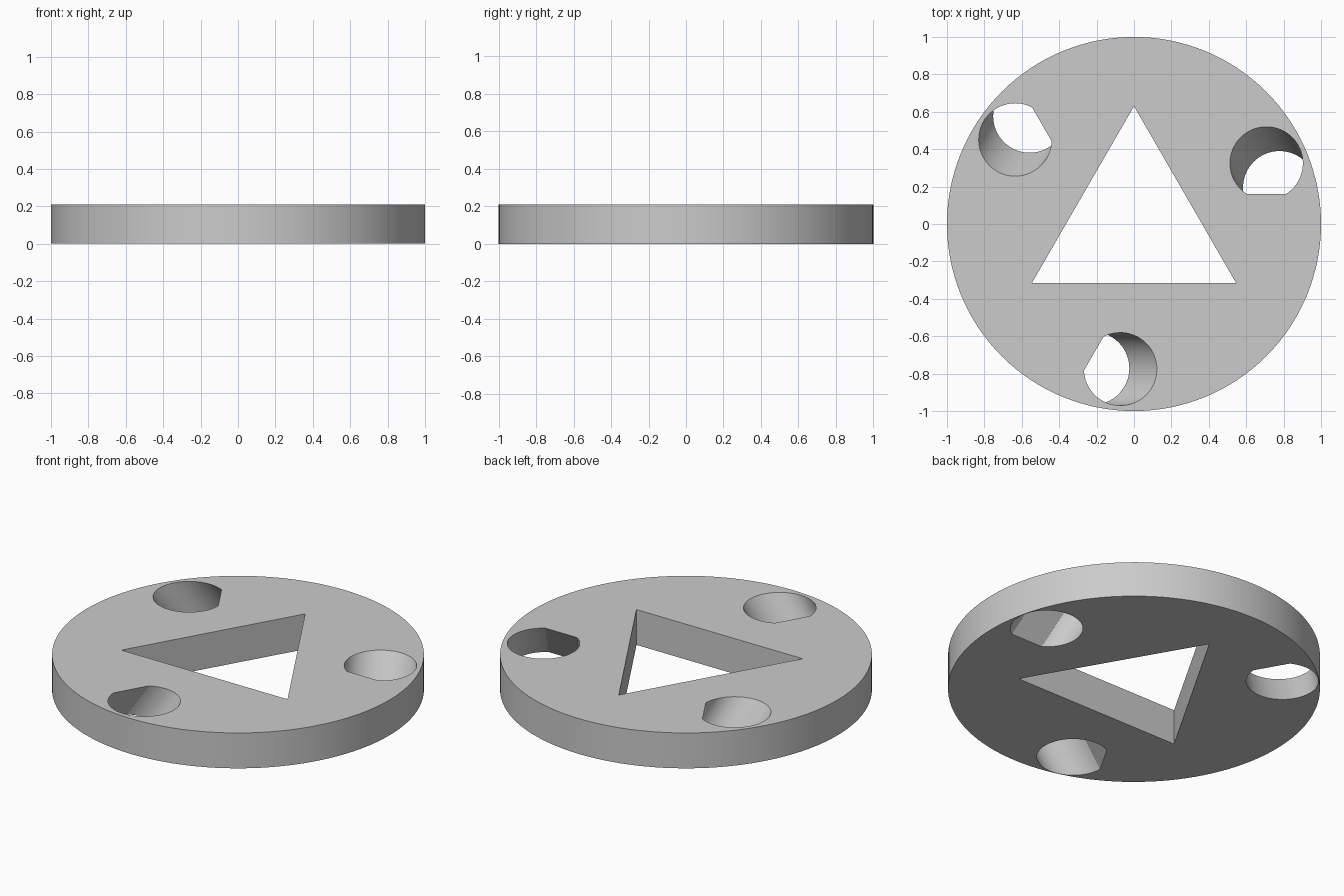
import bpy, bmesh, math
from mathutils import Matrix, Vector

cube = bpy.data.objects.get("Cube")
if cube:
    bpy.data.objects.remove(cube, do_unlink=True)

HEIGHT = 0.21
HOLE_RADIUS = 0.195
FLAT_DISTANCE = 0.165            # hole centre to its flat side
HOLE_TOP = Vector((0.708, 0.325, 0))
HOLE_SLANT = Vector((0.07, -0.13, 0))   # drift from top to bottom


def arc(radius, start, sweep, count):
    """Evenly spaced points on an arc, both ends included."""
    angles = [start + sweep * i / (count - 1) for i in range(count)]
    return [Vector((radius * math.cos(a), radius * math.sin(a), 0)) for a in angles]


def circle(count, radius, start=0):
    return arc(radius, start, math.tau * (count - 1) / count, count)


def add_wall(bm, outline, drift=Vector()):
    """Wall between an outline at the top and its shifted copy at the bottom."""
    top = [bm.verts.new(p + Vector((0, 0, HEIGHT))) for p in outline]
    bottom = [bm.verts.new(p + drift) for p in outline]
    rims = [], []
    for i in range(len(outline)):
        j = (i + 1) % len(outline)
        bm.faces.new((top[i], top[j], bottom[j], bottom[i]))
        rims[0].append(bm.edges.get((top[i], top[j])))
        rims[1].append(bm.edges.get((bottom[i], bottom[j])))
    return rims


bm = bmesh.new()

# Outer rim and central triangular opening
walls = [add_wall(bm, circle(128, 1.0)),
         add_wall(bm, circle(3, 0.63, math.pi / 2))]

# Three slanted D-shaped holes around the centre
half_flat = math.acos(FLAT_DISTANCE / HOLE_RADIUS)
d_shape = arc(HOLE_RADIUS, half_flat - math.pi / 2, math.tau - 2 * half_flat, 56)
for k in range(3):
    turn = Matrix.Rotation(k * math.tau / 3, 3, 'Z')
    walls.append(add_wall(bm, [turn @ (HOLE_TOP + p) for p in d_shape], turn @ HOLE_SLANT))

# Flat top and bottom faces around the openings
for side in range(2):
    edges = [e for wall in walls for e in wall[side]]
    bmesh.ops.triangle_fill(bm, use_beauty=True, use_dissolve=False, edges=edges)
bmesh.ops.recalc_face_normals(bm, faces=bm.faces[:])

mesh = bpy.data.meshes.new("slotted_disc")
bm.to_mesh(mesh)
bm.free()
disc = bpy.data.objects.new("slotted_disc", mesh)
bpy.context.collection.objects.link(disc)

# Plain grey material
grey = bpy.data.materials.new("plain_grey")
grey.use_nodes = True
grey.diffuse_color = (0.6, 0.6, 0.6, 1)
grey.node_tree.nodes["Principled BSDF"].inputs["Base Color"].default_value = (0.6, 0.6, 0.6, 1)
mesh.materials.append(grey)

# Smooth round walls, crisp rims
bpy.ops.object.select_all(action='DESELECT')
disc.select_set(True)
bpy.context.view_layer.objects.active = disc
bpy.ops.object.shade_smooth_by_angle(angle=math.radians(25))
